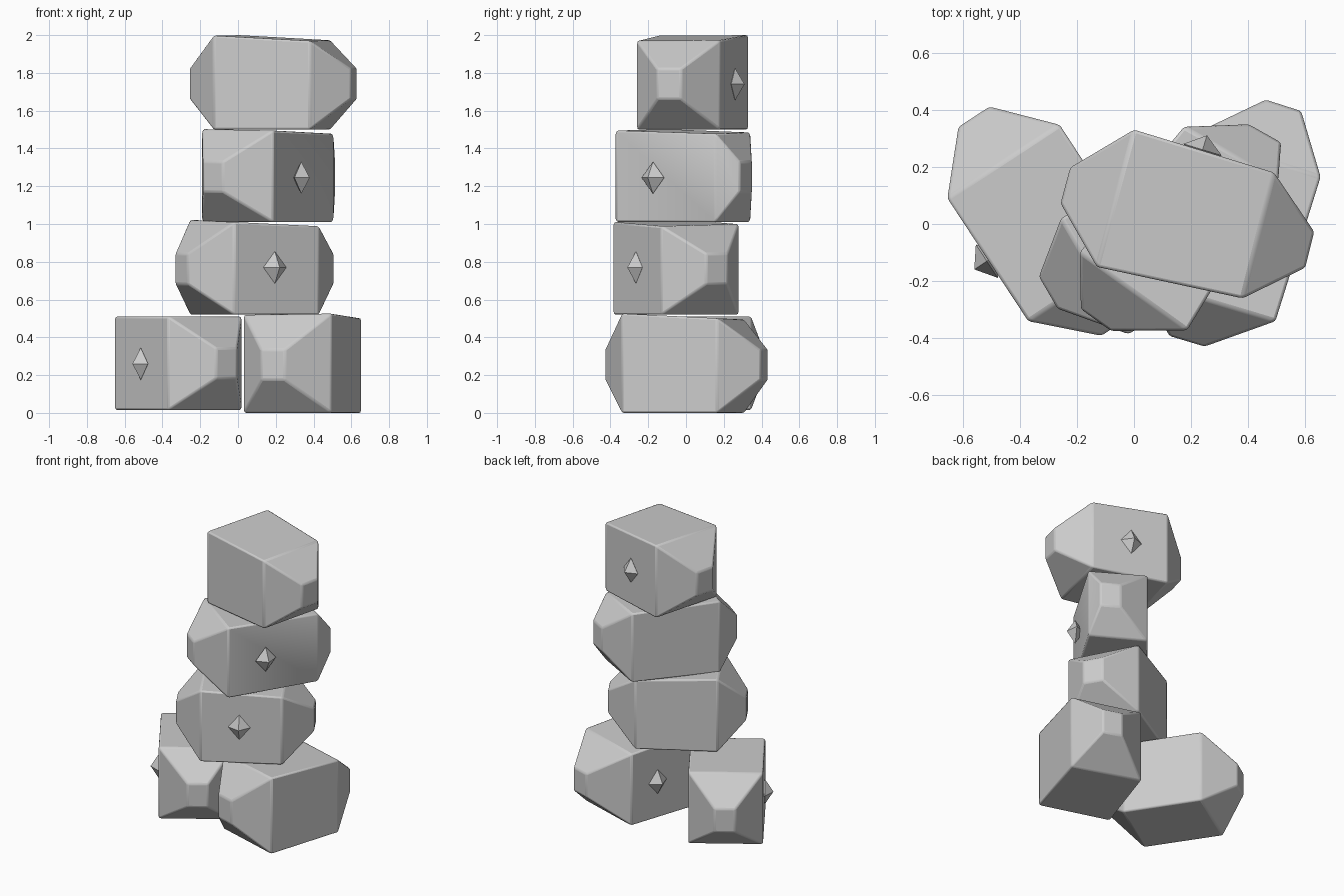
import bpy, bmesh, math
from mathutils import Vector

if "Cube" in bpy.data.objects:
    bpy.data.objects.remove(bpy.data.objects["Cube"])

stone = bpy.data.materials.new("stone_grey")
stone.use_nodes = True
GREY = (0.6, 0.6, 0.6, 1)
stone.diffuse_color = GREY
stone.node_tree.nodes["Principled BSDF"].inputs["Base Color"].default_value = GREY

END_WIDTH, END_HEIGHT = 0.065, 0.08


def finish(bm, name):
    bmesh.ops.recalc_face_normals(bm, faces=bm.faces)
    mesh = bpy.data.meshes.new(name)
    bm.to_mesh(mesh)
    bm.free()
    mesh.materials.append(stone)
    obj = bpy.data.objects.new(name, mesh)
    bpy.context.collection.objects.link(obj)
    return obj


def block(name, a, b, c, d, start, end, low, high, tilt=(0, 0)):
    """Box on the plan a-b-c-d, tapering to a small flat at each end."""
    a, b, c, d, start, end = (Vector(p) for p in (a, b, c, d, start, end))
    centre = (a + b + c + d) / 4
    mid = (low + high) / 2
    bm = bmesh.new()

    def ring(p, q, lower, upper, slope):
        lift = [slope * (v - centre).dot(Vector(tilt)) for v in (p, q)]
        pts = [(*p, lower), (*q, lower), (*q, upper + lift[1]), (*p, upper + lift[0])]
        return [bm.verts.new(v) for v in pts]

    def end_ring(point, p, q):
        half = (p - q).normalized() * END_WIDTH
        return ring(point + half, point - half, mid - END_HEIGHT, mid + END_HEIGHT, 0)

    rings = [end_ring(start, a, d), ring(a, d, low, high, 1),
             ring(b, c, low, high, 1), end_ring(end, b, c)]
    for r, s in zip(rings, rings[1:]):
        for i in range(4):
            j = (i + 1) % 4
            bm.faces.new((r[i], r[j], s[j], s[i]))
    bm.faces.new(rings[0])
    bm.faces.new(rings[-1])
    obj = finish(bm, name)
    # Narrow rounded edges
    bevel = obj.modifiers.new("soft_edges", 'BEVEL')
    bevel.width, bevel.segments = 0.01, 2
    bevel.limit_method = 'ANGLE'
    bevel.angle_limit = math.radians(15)
    bpy.ops.object.select_all(action='DESELECT')
    obj.select_set(True)
    bpy.context.view_layer.objects.active = obj
    bpy.ops.object.shade_smooth_by_angle(angle=math.radians(30))


def stud(name, position, p, q):
    """Flat-faced octahedron set into the long side running from p to q."""
    bm = bmesh.new()
    along = (Vector(q) - Vector(p)).normalized().to_3d() * 0.07
    out = Vector((along.y, -along.x, 0)) * 0.75
    centre = Vector(position)
    waist = [bm.verts.new(centre + v) for v in (along, out, -along, -out)]
    for z in (0.085, -0.085):
        tip = bm.verts.new(centre + Vector((0, 0, z)))
        for i in range(4):
            bm.faces.new((waist[i], waist[(i + 1) % 4], tip))
    finish(bm, name)


# Two base blocks side by side
block("base_block_right", (-.653, .09), (-.37, -.34), (.02, -.083), (-.26, .347),
      (-.56, .375), (-.06, -.355), .015, .51)
stud("base_stud_right", (-.515, -.13, .26), (-.653, .09), (-.37, -.34))
block("base_block_left", (.495, -.34), (.653, .165), (.2, .31), (.03, -.2),
      (.185, -.41), (.523, .415), .0, .51, (0, -.05))
stud("base_stud_left", (.135, .117, .25), (.2, .31), (.03, -.2))

# Three blocks stacked above, each turned differently
block("lower_block", (-.02, -.385), (.43, -.13), (.195, .28), (-.255, .02),
      (-.3, -.24), (.475, .165), .52, 1.005, (-.05, 0))
stud("lower_stud", (.195, -.265, .77), (-.02, -.385), (.43, -.13))
block("middle_block", (.186, -.372), (.505, .155), (.175, .34), (-.19, -.1),
      (-.133, -.336), (.458, .317), 1.01, 1.49, (-.03, -.015))
stud("middle_stud", (.335, -.175, 1.245), (.186, -.372), (.505, .155))
block("top_block", (-.13, -.15), (.38, -.26), (.49, .18), (0, .33),
      (-.24, .135), (.615, -.09), 1.5, 1.985, (-.05, .02))
stud("top_stud", (.24, .26, 1.74), (.49, .18), (0, .33))
